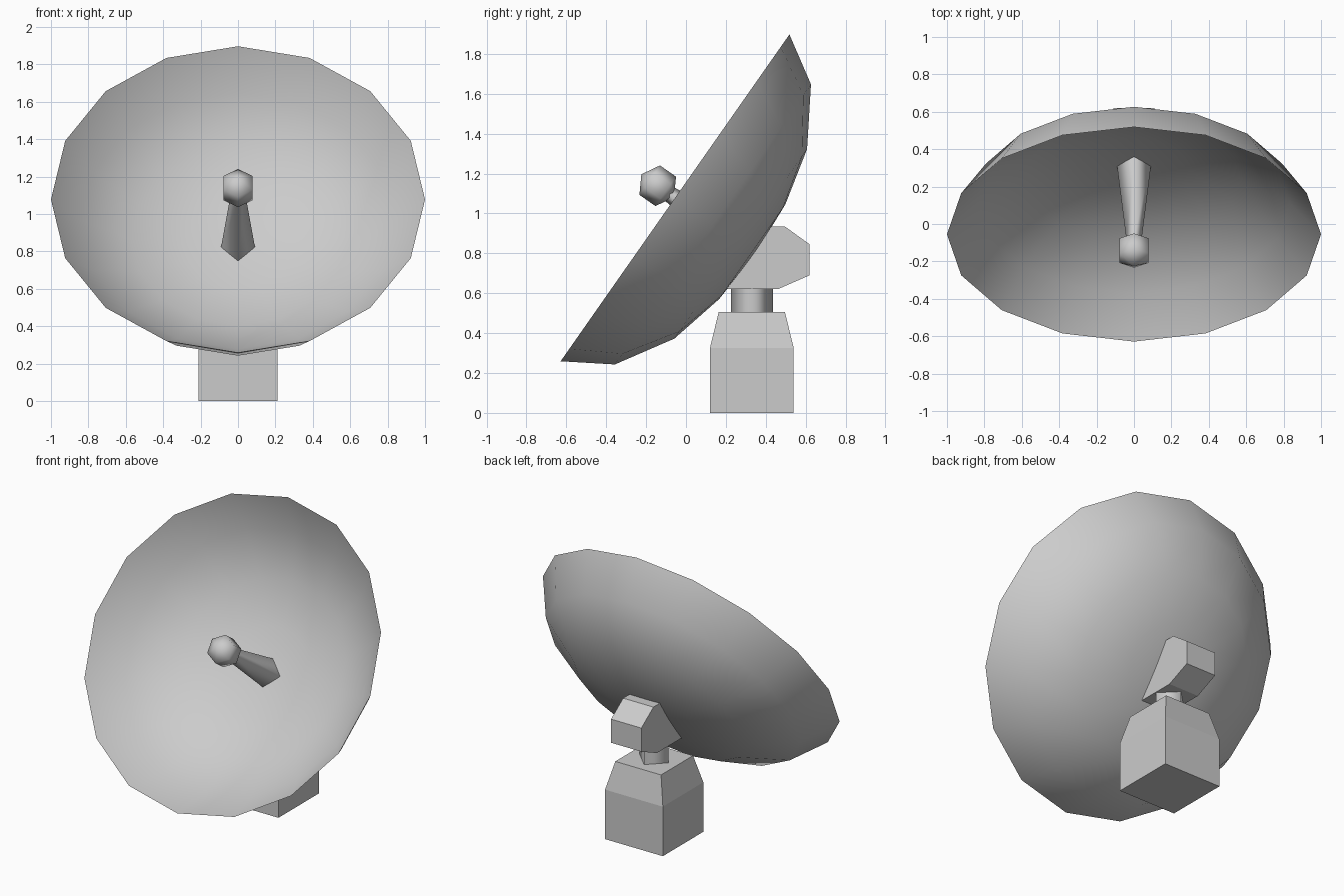
import bpy, bmesh, math
from mathutils import Matrix, Vector

cube = bpy.data.objects.get("Cube")
if cube:
    bpy.data.objects.remove(cube, do_unlink=True)

grey = bpy.data.materials.new("light_grey")
grey.use_nodes = True
grey.diffuse_color = (0.6, 0.6, 0.6, 1)
grey.node_tree.nodes["Principled BSDF"].inputs["Base Color"].default_value = (0.6, 0.6, 0.6, 1)

# Dish axis leans forward and up from the middle of the rim
TILT = Matrix.Translation((0, -0.055, 1.078)) @ Matrix.Rotation(math.radians(55), 4, 'X')


def finish(name, bm, matrix=Matrix(), smooth=None):
    bmesh.ops.remove_doubles(bm, verts=bm.verts, dist=0.0005)
    bmesh.ops.recalc_face_normals(bm, faces=bm.faces)
    mesh = bpy.data.meshes.new(name)
    bm.to_mesh(mesh)
    bm.free()
    mesh.materials.append(grey)
    obj = bpy.data.objects.new(name, mesh)
    bpy.context.collection.objects.link(obj)
    obj.matrix_world = matrix
    if smooth:
        bpy.ops.object.select_all(action='DESELECT')
        obj.select_set(True)
        bpy.context.view_layer.objects.active = obj
        bpy.ops.object.shade_smooth_by_angle(angle=math.radians(smooth))
    return obj


def lathe(name, profile, sides, matrix, smooth):
    """Turn (radius, height) points around the local z axis."""
    bm = bmesh.new()
    verts = [bm.verts.new((0, r, h)) for r, h in profile]
    edges = [bm.edges.new(pair) for pair in zip(verts, verts[1:])]
    bmesh.ops.spin(bm, geom=verts + edges, axis=(0, 0, 1), cent=(0, 0, 0),
                   angle=math.tau, steps=sides)
    return finish(name, bm, matrix, smooth)


def extrude_side(name, outline, half_width):
    """Extrude a (y, z) outline across x."""
    bm = bmesh.new()
    face = bm.faces.new([bm.verts.new((-half_width, y, z)) for y, z in outline])
    new = bmesh.ops.extrude_face_region(bm, geom=[face])["geom"]
    bmesh.ops.translate(bm, vec=(2 * half_width, 0, 0),
                        verts=[v for v in new if isinstance(v, bmesh.types.BMVert)])
    # Put the starting face back if the extrusion removed it
    bmesh.ops.holes_fill(bm, edges=[e for e in bm.edges if e.is_boundary], sides=0)
    return finish(name, bm)


# Dish: outer shell, sharp rim, inner bowl
lathe("dish", [(0, -0.49), (0.29, -0.472), (0.58, -0.402), (0.857, -0.232), (1, 0),
               (0.835, -0.2), (0.57, -0.362), (0.285, -0.432), (0, -0.448)],
      16, TILT, 60)

# Feed horn and receiver ball on the dish axis
lathe("feed_horn", [(0.092, -0.458), (0.04, 0.04)], 4, TILT, 100)
lathe("receiver_ball", [(0, 0.006), (0.09, 0.057), (0.09, 0.155), (0, 0.206)],
      6, TILT, 100)

# Mounting head behind the dish
extrude_side("mount_head", [(0.62, 0.69), (0.62, 0.845), (0.495, 0.935), (0.40, 0.935),
                            (0.32, 0.80), (0.18, 0.62), (0.46, 0.62)], 0.11)

# Four-sided neck
STAND = Matrix.Translation((0, 0.33, 0))
lathe("neck", [(0.105, 0.49), (0.105, 0.63)], 4, STAND, 100)

# Pedestal: box with a tapered top
bm = bmesh.new()
bmesh.ops.create_cube(bm, size=0.42, matrix=Matrix.Translation((0, 0, 0.21)))
for v in bm.verts:
    v.co.z = 0.325 if v.co.z > 0.2 else 0
top = max(bm.faces, key=lambda f: f.calc_center_median().z)
bmesh.ops.inset_region(bm, faces=[top], thickness=0.062)
bmesh.ops.translate(bm, verts=top.verts, vec=Vector((0, 0, 0.18)))
finish("pedestal", bm, STAND)
